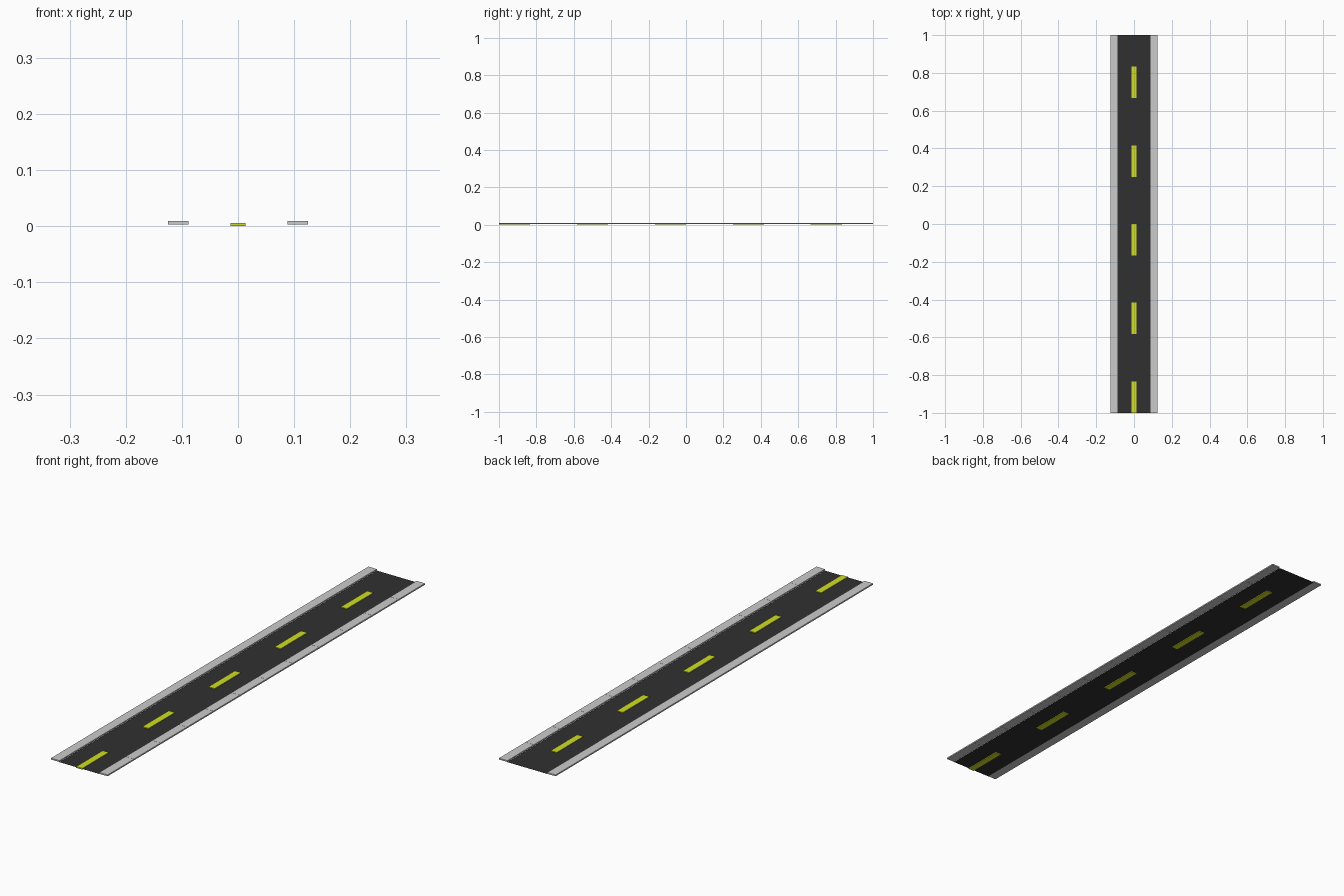
import bpy

if "Cube" in bpy.data.objects:
    bpy.data.objects.remove(bpy.data.objects["Cube"])


def material(name, rgb):
    m = bpy.data.materials.new(name)
    m.diffuse_color = (*rgb, 1)
    m.use_nodes = True
    m.node_tree.nodes["Principled BSDF"].inputs["Base Color"].default_value = m.diffuse_color
    return m


def box(name, x, y, z, mat=None):
    """Box from (min, max) ranges on each axis."""
    bpy.ops.mesh.primitive_cube_add(size=1, location=[sum(r) / 2 for r in (x, y, z)])
    ob = bpy.context.object
    ob.name = name
    ob.scale = [r[1] - r[0] for r in (x, y, z)]
    bpy.ops.object.transform_apply(location=False, rotation=False, scale=True)
    if mat:
        ob.data.materials.append(mat)
    return ob


asphalt = material("asphalt", (0.03, 0.03, 0.03))
paint = material("yellow_paint", (0.64, 0.74, 0.017))

INNER, OUTER = 0.088, 0.125   # kerb edges
CURB_Z = (0.0035, 0.009)
STEP = 1 / 6                  # paving slab and dash length
JOINT = 0.0003                # half the gap between slabs

# Road surface: a single thin sheet
bpy.ops.mesh.primitive_plane_add(size=1, location=(0, 0, 0.003))
road = bpy.context.object
road.name = "road_surface"
road.scale = (2 * INNER, 2, 1)
bpy.ops.object.transform_apply(location=False, rotation=False, scale=True)
road.data.materials.append(asphalt)

# Dashed centre line
for i in range(5):
    y = -1 + i * 2.5 * STEP
    box(f"lane_dash_{i + 1}", (-0.0135, 0.0135), (y, y + STEP), (0, 0.0055), paint)

# Left pavement in one piece, right pavement in slabs
box("left_pavement", (-OUTER, -INNER), (-1, 1), CURB_Z)
for i in range(12):
    y0 = -1 + i * STEP + (JOINT if i > 0 else 0)
    y1 = -1 + (i + 1) * STEP - (JOINT if i < 11 else 0)
    box(f"right_pavement_slab_{i + 1}", (INNER, OUTER), (y0, y1), CURB_Z)
